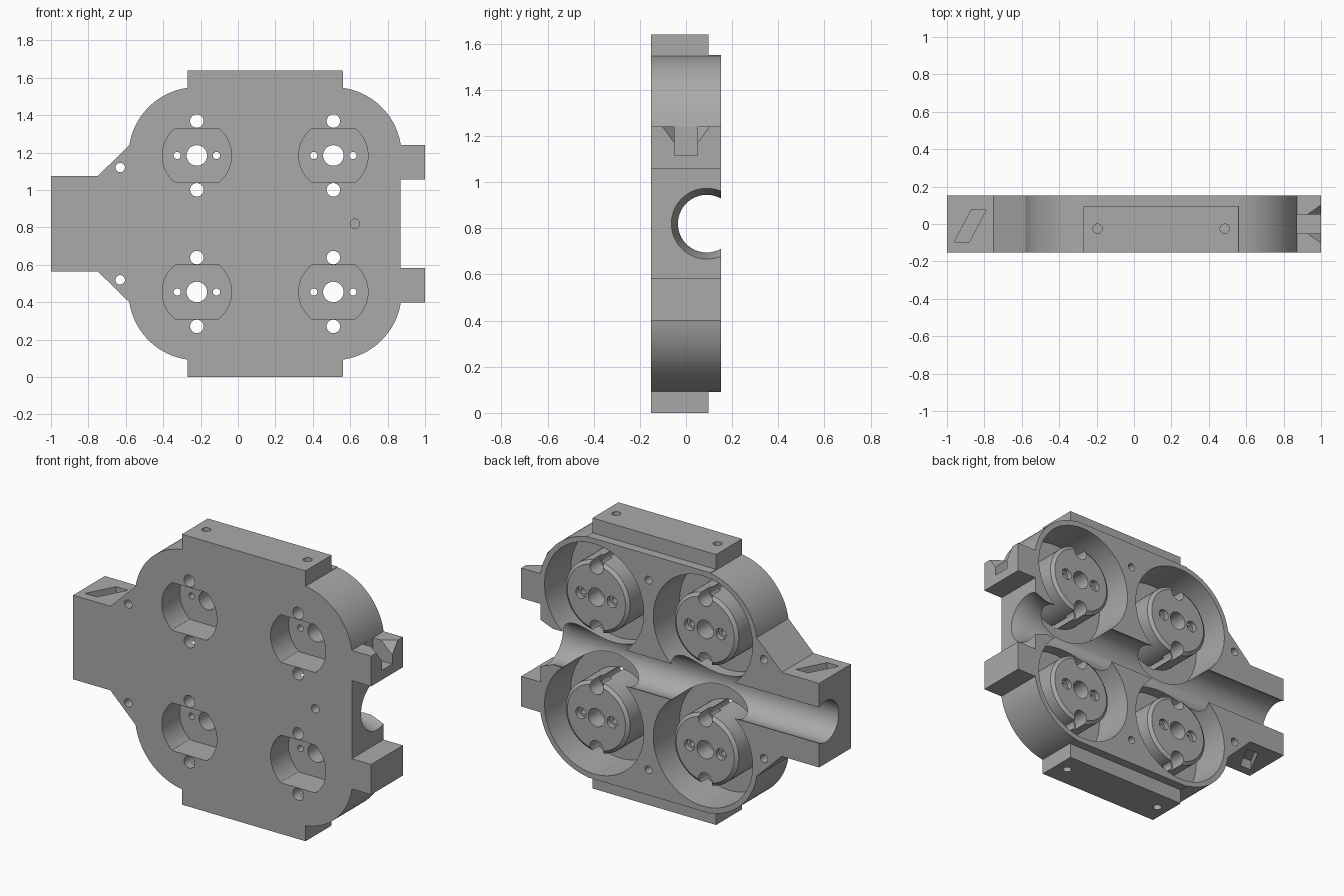
import bpy, bmesh, math
from mathutils import Matrix, Vector

cube = bpy.data.objects.get("Cube")
if cube:
    bpy.data.objects.remove(cube, do_unlink=True)

MID, BACK = 0.82, 0.152            # mid height, half thickness
CX, SPAN, R = (-0.22, 0.51), 0.365, 0.365
CENTRES = [(x, MID + s * SPAN) for x in CX for s in (-1, 1)]

grey = bpy.data.materials.new("plain grey")
grey.use_nodes = True
grey.diffuse_color = (0.4, 0.4, 0.4, 1)
grey.node_tree.nodes["Principled BSDF"].inputs["Base Color"].default_value = (0.4, 0.4, 0.4, 1)


def prism(bm, pts, axis, lo, hi):
    """Extrude a flat outline along y or z."""
    def place(p, d):
        return (p[0], d, p[1]) if axis == "y" else (p[0], p[1], d)
    face = bm.faces.new([bm.verts.new(place(p, lo)) for p in pts])
    new = bmesh.ops.extrude_face_region(bm, geom=[face])["geom"]
    moved = [v for v in new if isinstance(v, bmesh.types.BMVert)]
    bmesh.ops.translate(bm, verts=moved, vec=Vector(place((0, 0), hi - lo)))


def rod(bm, start, end, r1, r2=None, seg=32):
    """Cylinder or cone between two points."""
    a, b = Vector(start), Vector(end)
    turn = (b - a).to_track_quat("Z", "Y").to_matrix().to_4x4()
    bmesh.ops.create_cone(bm, cap_ends=True, segments=seg, radius1=r1,
                          radius2=r1 if r2 is None else r2, depth=(b - a).length,
                          matrix=Matrix.Translation((a + b) / 2) @ turn)


def lathe(bm, profile, x, z, seg=72):
    """Closed solid of revolution about a y-directed axis."""
    verts = [bm.verts.new((x + r, y, z)) for r, y in profile]
    edges = [bm.edges.new(p) for p in zip(verts, verts[1:])]
    bmesh.ops.spin(bm, geom=verts + edges, cent=(x, 0, z), axis=(0, 1, 0),
                   angle=math.tau, steps=seg)
    bmesh.ops.remove_doubles(bm, verts=bm.verts[:], dist=0.0002)


def finish(bm, name):
    bmesh.ops.recalc_face_normals(bm, faces=bm.faces[:])
    mesh = bpy.data.meshes.new(name)
    bm.to_mesh(mesh)
    bm.free()
    ob = bpy.data.objects.new(name, mesh)
    bpy.context.collection.objects.link(ob)
    mesh.materials.append(grey)
    return ob


def select(ob):
    bpy.ops.object.select_all(action="DESELECT")
    ob.select_set(True)
    bpy.context.view_layer.objects.active = ob


def cut(build):
    """Subtract the solids made by build from the housing."""
    bm = bmesh.new()
    build(bm)
    tool = finish(bm, "cutter")
    tool.hide_render = True
    mod = housing.modifiers.new("cut", "BOOLEAN")
    mod.operation, mod.solver, mod.object = "DIFFERENCE", "EXACT", tool
    select(housing)
    bpy.ops.object.modifier_apply(modifier=mod.name)
    bpy.data.objects.remove(tool, do_unlink=True)


# Housing outline: upper half from right to left, mirrored below
def arc(cx, a0, a1, n=20):
    for i in range(n + 1):
        a = math.radians(a0 + (a1 - a0) * i / n)
        yield cx + R * math.cos(a), SPAN + R * math.sin(a)

half = [(0.872, 0.237), (1, 0.42), (1, 0.237)]
half = [(0.87, 0.237), (1, 0.237), (1, 0.42)]
half += list(arc(CX[1], 8.7, 82))
half += [(0.56, MID), (-0.27, MID)]
half += list(arc(CX[0], 98, 171.3))
half += [(-0.75, 0.255), (-1, 0.255)]
outline = [(x, MID + z) for x, z in half] + [(x, MID - z) for x, z in reversed(half)]
bm = bmesh.new()
prism(bm, outline, "y", -BACK, BACK)
housing = finish(bm, "housing")


# Stepped back of the top and bottom mounting tabs
def tab_steps(bm):
    for lo, hi in ((-0.1, 0.09), (1.55, 1.75)):
        prism(bm, [(-0.4, 0.097), (0.7, 0.097), (0.7, 0.3), (-0.4, 0.3)], "z", lo, hi)


# Round wells with a chamfered post left standing in each
def wells(bm):
    for x, z in CENTRES:
        lathe(bm, [(0, 0.13), (0.195, 0.13), (0.215, 0.115), (0.215, -0.1),
                   (0.333, -0.1), (0.333, 0.2), (0, 0.2)], x, z)


# Long open-backed channel and its flared mouth
def channel(bm):
    rod(bm, (-1.1, 0.09, MID), (1.1, 0.09, MID), 0.125, seg=64)


def flare(bm):
    rod(bm, (0.78, 0.09, MID), (0.88, 0.09, MID), 0.122, 0.157, seg=64)


# Flat-sided pockets in the front
def pockets(bm):
    for x, z in CENTRES:
        ring = [(0.185 * math.cos(a), 0.185 * math.sin(a))
                for a in (math.tau * i / 64 for i in range(64))]
        prism(bm, [(x + u, z + max(-0.145, min(0.145, v))) for u, v in ring],
              "y", -0.2, 0.02)


# Through holes and screw holes
def through_holes(bm):
    spots = [(-0.63, MID - 0.3, 0.025), (-0.63, MID + 0.3, 0.025)]
    for x, z in CENTRES:
        spots += [(x, z, 0.055)]
        for s in (-1, 1):
            spots += [(x + s * 0.105, z, 0.019), (x, z + s * 0.184, 0.036)]
    for x, z, r in spots:
        rod(bm, (x, -0.3, z), (x, 0.3, z), r)


def screw_seats(bm):
    for x, z in CENTRES:
        for s in (-1, 1):
            rod(bm, (x, 0.03, z + s * 0.185), (x, 0.2, z + s * 0.185), 0.045)
            rod(bm, (x + s * 0.105, 0.1, z), (x + s * 0.105, 0.2, z), 0.034)


def blind_holes(bm):
    rod(bm, (0.625, -0.2, MID), (0.625, -0.08, MID), 0.025)
    for s in (-1, 1):
        z = MID + s * 0.575
        rod(bm, (0.145, 0.05, z), (0.145, 0.2, z), 0.023)
        for x in (-0.195, 0.485):
            rod(bm, (x, -0.025, MID + s * 0.74), (x, -0.025, MID + s * 0.9), 0.025)


# Slanted slots in the top and bottom of the arm
def arm_slots(bm):
    shape = [(-0.96, -0.095), (-0.88, -0.095), (-0.79, 0.075), (-0.87, 0.075)]
    prism(bm, shape, "z", MID + 0.195, MID + 0.3)
    prism(bm, shape, "z", MID - 0.3, MID - 0.195)


# Notch in the upper lug, widening outward and upward
def lug_notch(bm):
    prism(bm, [(0.872, -0.05), (1.1, -0.05), (1.1, 0.05), (0.872, 0.05)], "z", 1.115, 1.3)


def lug_bevels(bm):
    for s in (-1, 1):
        corner = Vector((1, s * 0.05, 1.24))
        arms = [Vector((-0.13, 0, 0)), Vector((0, s * 0.092, 0)), Vector((0, 0, -0.125))]
        # Enlarged corner piece keeps the same sloping plane but clears the outer faces
        base = corner + Vector((0.03, -s * 0.02, 0.03))
        grow = 1 + 0.03 / 0.13 - 0.02 / 0.092 + 0.03 / 0.125
        v = [bm.verts.new(p) for p in [base] + [base + a * grow for a in arms]]
        for tri in ((0, 1, 2), (0, 2, 3), (0, 3, 1), (1, 3, 2)):
            bm.faces.new([v[i] for i in tri])


for step in (tab_steps, wells, channel, flare, pockets, through_holes, screw_seats,
             blind_holes, arm_slots, lug_notch, lug_bevels):
    cut(step)

select(housing)
bpy.ops.object.shade_smooth_by_angle(angle=math.radians(30))
